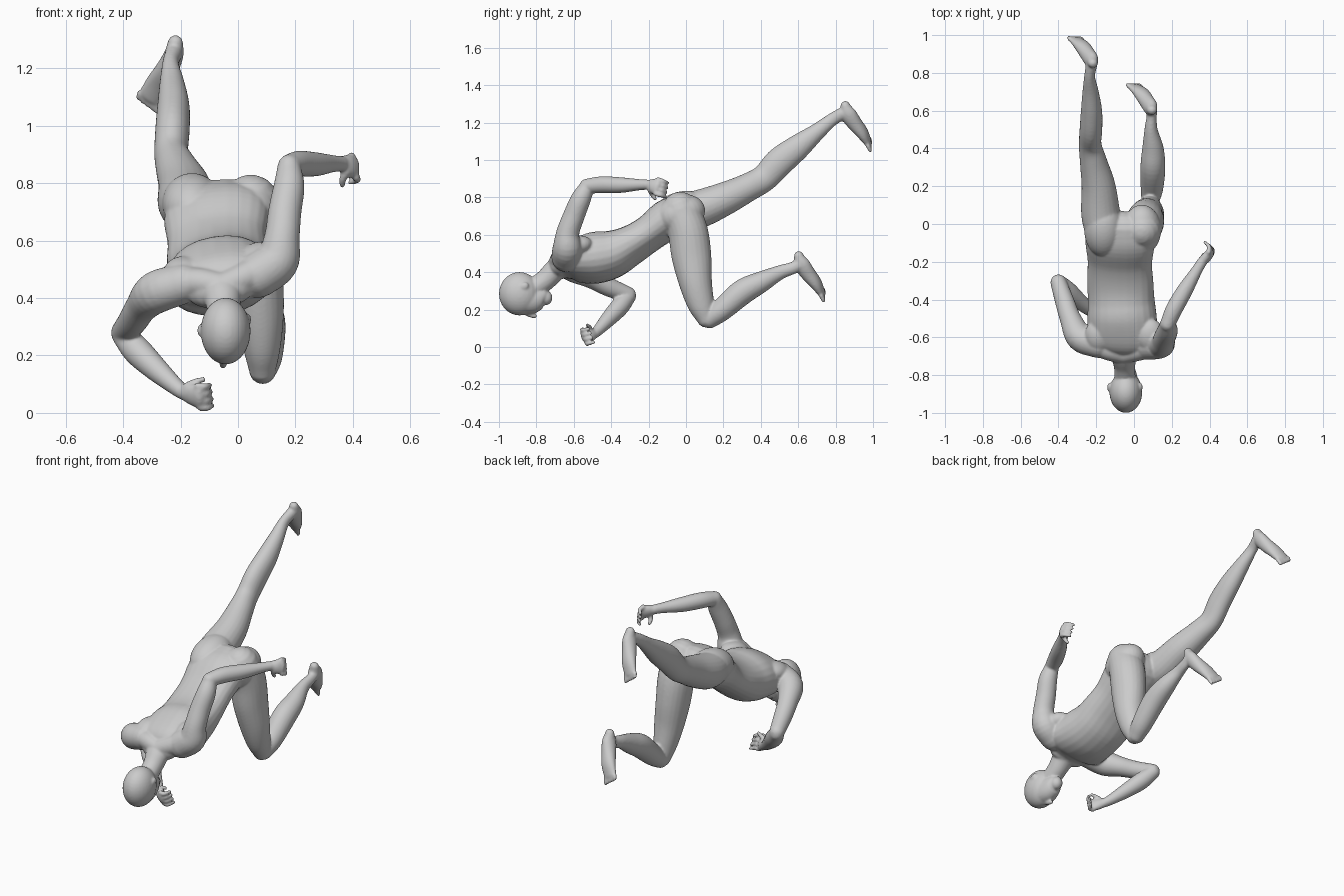
import bpy, bmesh
from math import sin, cos, pi
from mathutils import Vector, Matrix

bm = bmesh.new()
SEG = 24


def tube(pts, side=(1, 0, 0), sub=5, power=1.0):
    """Smooth loft through (x, y, z, half_width[, half_depth]) with domed ends."""
    P = [Vector(tuple(p) if len(p) == 5 else (*p, p[3])) for p in pts]
    P = [2 * P[0] - P[1]] + P + [2 * P[-1] - P[-2]]
    path = []
    for i in range(1, len(P) - 2):
        a, b, c, d = P[i - 1:i + 3]
        for k in range(sub):
            t = k / sub
            path.append(0.5 * (2 * b + (c - a) * t + (2 * a - 5 * b + 4 * c - d) * t * t
                               + (3 * b - a - 3 * c + d) * t ** 3))
    path.append(P[-2])
    n = len(path)
    secs = []
    for i, p in enumerate(path):
        t = (path[min(i + 1, n - 1)] - path[max(i - 1, 0)])
        t = Vector(t[:3]).normalized()
        secs.append((Vector(p[:3]), t, p[3], p[4]))

    def dome(sec, sign):
        c, t, a, b = sec
        return [(c + t * sign * min(a, b) * sin(w), t, a * cos(w), b * cos(w))
                for w in (0.4, 0.8, 1.15, 1.45)]
    secs = dome(secs[0], -1)[::-1] + secs + dome(secs[-1], 1)
    rings = []
    for c, t, a, b in secs:
        s = Vector(side)
        s = (s - t * s.dot(t)).normalized()
        u = t.cross(s)
        ring = []
        for k in range(SEG):
            w = 2 * pi * k / SEG
            cx, cy = cos(w), sin(w)
            cx = abs(cx) ** power * (1 if cx > 0 else -1)
            cy = abs(cy) ** power * (1 if cy > 0 else -1)
            ring.append(bm.verts.new(c + s * a * cx + u * b * cy))
        rings.append(ring)
    for r, q in zip(rings, rings[1:]):
        for k in range(SEG):
            j = (k + 1) % SEG
            bm.faces.new((r[k], r[j], q[j], q[k]))
    bm.faces.new(rings[0][::-1])
    bm.faces.new(rings[-1])


def ball(c, r, tilt=0.0, axis='X'):
    m = Matrix.Translation(c) @ Matrix.Rotation(tilt, 4, axis) @ Matrix.Diagonal((*r, 1))
    bmesh.ops.create_uvsphere(bm, u_segments=28, v_segments=18, radius=1, matrix=m)


def hand(wrist, knuckle, across, curl, thumb):
    w, k, ac, cu = Vector(wrist), Vector(knuckle), Vector(across).normalized(), Vector(curl).normalized()
    d = (k - w).normalized()
    tube([(*w, .027, .024), (*w.lerp(k, .55), .04, .026), (*k, .043, .021)], ac)
    for i in range(4):
        o = k + ac * (i - 1.5) * .026
        m = o + d * .02 + cu * .018
        tube([(*o, .014), (*m, .012), (*(m + cu * .036 - d * .006), .009)], ac, 3)
    o = w.lerp(k, .3) + ac * .025
    th = Vector(thumb).normalized()
    tube([(*o, .017), (*(o + th * .03), .013), (*(o + th * .054 + d * .012), .01)], (.3, .5, .8), 3)


# torso, rolled slightly toward the lowered shoulder
tube([(-.06, -.67, .43, .12, .065), (-.06, -.61, .455, .185, .105), (-.063, -.5, .475, .185, .135),
      (-.068, -.4, .495, .178, .127), (-.073, -.3, .542, .177, .105), (-.075, -.2, .605, .172, .096),
      (-.075, -.1, .68, .184, .106), (-.075, -.03, .712, .17, .1)], (1, 0, .17), power=.92)
# shoulder blades
ball((-.185, -.59, .49), (.075, .09, .055), .2)
ball((.085, -.59, .54), (.075, .09, .055), .2)
# buttocks
ball((-.16, -.03, .73), (.104, .15, .1), .3)
ball((.042, -.03, .713), (.102, .135, .1), .3)
# neck and sloping shoulder muscles
tube([(-.048, -.82, .31, .055), (-.05, -.75, .36, .057), (-.055, -.69, .42, .07, .06), (-.06, -.6, .48, .085, .06)])
tube([(-.06, -.69, .44, .05), (-.15, -.665, .455, .052), (-.25, -.61, .435, .057)], (0, 1, 0))
tube([(-.05, -.69, .44, .05), (.04, -.665, .48, .055), (.12, -.63, .52, .06)], (0, 1, 0))
# head: cranium, face tapering to the chin, nose, ears
ball((-.043, -.89, .285), (.087, .11, .116))
tube([(-.043, -.88, .25, .075, .075), (-.043, -.82, .255, .064, .075), (-.043, -.77, .265, .05, .054),
      (-.043, -.75, .262, .036, .04)])
tube([(-.05, -.86, .18, .01), (-.052, -.83, .17, .013), (-.053, -.808, .166, .012)], sub=3)
for x, z in ((-.13, .287), (.034, .325)):
    ball((x, -.865, z), (.012, .026, .02), .5)

# raised leg, stretched backward
tube([(-.16, -.04, .72, .1), (-.177, .06, .735, .103), (-.188, .2, .79, .09, .09), (-.215, .33, .853, .072, .076),
      (-.232, .42, .905, .06, .073), (-.228, .5, .99, .06, .078), (-.225, .6, 1.07, .056, .067),
      (-.23, .7, 1.15, .043, .046), (-.235, .78, 1.215, .029, .035), (-.225, .84, 1.25, .03, .034)])
# kneeling leg: thigh, then shin
tube([(.045, -.03, .73, .1), (.057, .01, .62, .102, .107), (.065, .03, .48, .094, .106), (.077, .052, .34, .083, .088),
      (.083, .08, .23, .066, .072), (.085, .11, .153, .048, .052)])
tube([(.086, .125, .149, .048, .05), (.095, .19, .198, .06, .06), (.1, .3, .293, .066, .068), (.1, .4, .347, .057, .057),
      (.09, .5, .398, .035, .039), (.094, .57, .422, .027, .033), (.095, .605, .44, .028, .033)])


# feet: same shape placed at each heel, five toes each
def foot(heel, dx):
    h = Vector(heel)
    s = Vector((.8, -.1, -.4)).normalized()
    prof = [(0, 0, 0, .027, .026), (-.006, .014, -.042, .034, .044), (-.028, .048, -.092, .04, .041),
            (-.056, .09, -.143, .047, .032), (-.082 * dx, .12, -.19, .045, .019)]
    tube([(h.x + x, h.y + y, h.z + z, a, b) for x, y, z, a, b in prof], s)
    for i in range(5):
        c = h + Vector((-.084 * dx, .124, -.195)) + s * (i - 2) * .019
        tube([(*c, .013), (*(c + Vector((-.006, .01, -.022)) * (.7 + .15 * i)), .01)], sub=2)


foot((-.218, .852, 1.29), 1.06)
foot((.095, .603, .487), 1.08)

# lowered arm: upper arm, forearm, hand
tube([(-.19, -.64, .45, .07), (-.285, -.6, .42, .074), (-.335, -.505, .37, .057), (-.367, -.41, .32, .051),
      (-.4, -.31, .28, .043)], (0, .3, 1))
tube([(-.4, -.307, .272, .041), (-.35, -.355, .215, .05), (-.283, -.415, .15, .042), (-.215, -.47, .09, .03),
      (-.19, -.49, .072, .027)], (0, 1, 0))
hand((-.19, -.49, .072), (-.135, -.54, .056), (-.1, -.3, .85), (.55, .75, .15), (.8, -.1, .5))

# raised arm: upper arm, forearm, hand
tube([(.07, -.64, .48, .08), (.135, -.635, .53, .078), (.153, -.632, .61, .062), (.163, -.6, .7, .058),
      (.178, -.563, .79, .054), (.178, -.53, .853, .042)])
tube([(.178, -.53, .86, .04), (.213, -.45, .868, .045), (.27, -.35, .866, .042), (.33, -.25, .868, .03),
      (.36, -.2, .868, .027)], (0, 0, 1))
hand((.36, -.2, .868), (.403, -.155, .857), (.2, -.15, -.9), (-.5, .7, -.25), (-.4, .3, -.8))

# fuse everything into one smooth skin
bmesh.ops.recalc_face_normals(bm, faces=bm.faces)
mesh = bpy.data.meshes.new("human_body")
bm.to_mesh(mesh)
bm.free()
body = bpy.data.objects.new("human_body", mesh)
bpy.context.collection.objects.link(body)
rm = body.modifiers.new("fuse", 'REMESH')
rm.mode = 'VOXEL'
rm.voxel_size = .006
rm.use_smooth_shade = True
sm = body.modifiers.new("soften", 'SMOOTH')
sm.factor = .5
sm.iterations = 8
